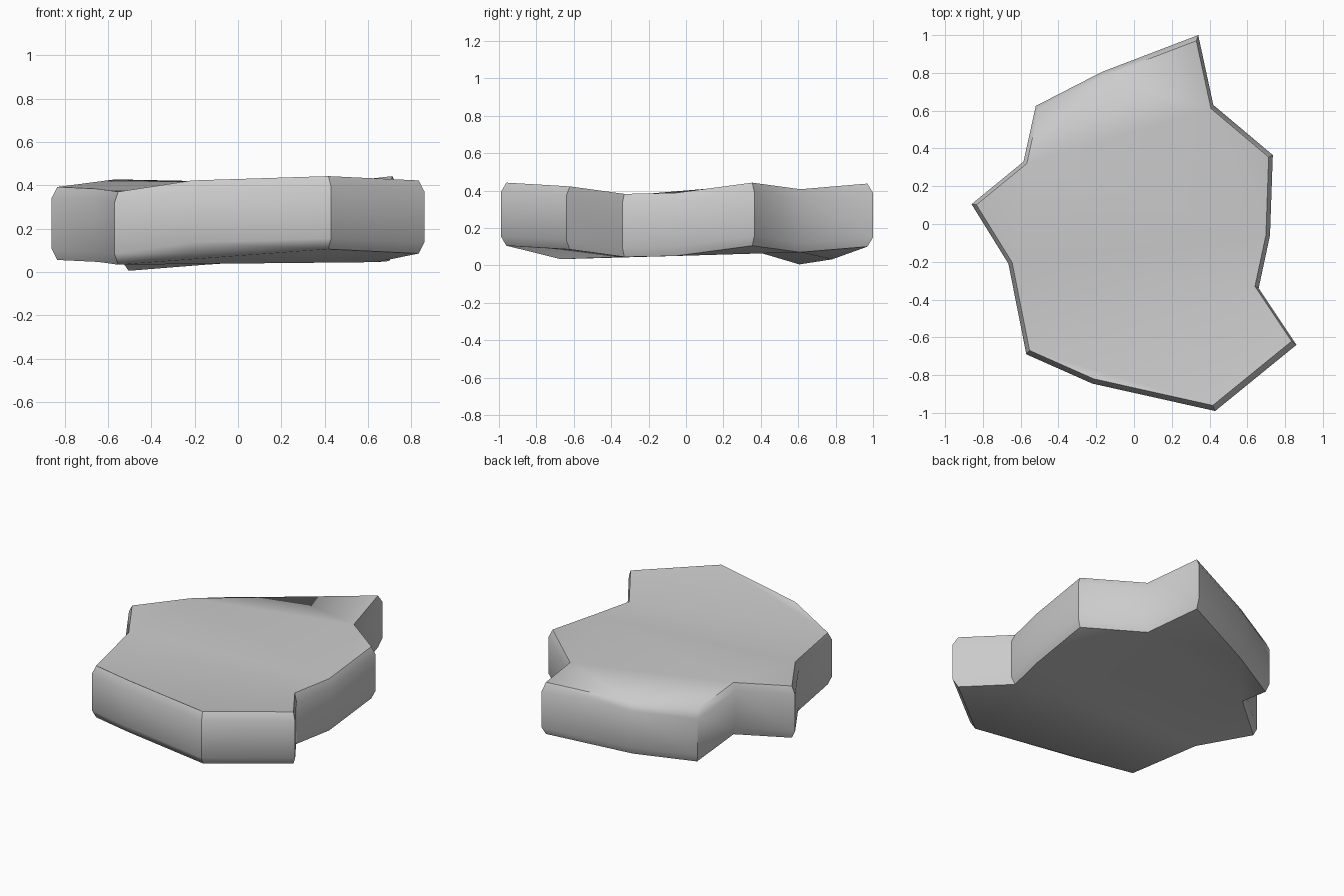
import bpy, bmesh, math

cube = bpy.data.objects.get("Cube")
if cube:
    bpy.data.objects.remove(cube)

# Slab outline, clockwise from the back tip: x, y, height of the underside
outline = [
    (0.34, 1.0, 0.10), (0.42, 0.63, 0.07), (0.735, 0.365, 0.105),
    (0.72, -0.06, 0.05), (0.66, -0.34, 0.045), (0.86, -0.64, 0.085),
    (0.43, -0.99, 0.105), (-0.22, -0.845, 0.085), (-0.57, -0.69, 0.033),
    (-0.665, -0.21, 0.046), (-0.86, 0.105, 0.055), (-0.585, 0.33, 0.09),
    (-0.52, 0.625, 0.005), (-0.17, 0.805, 0.032),
]
THICK, BEVEL, INSET = 0.337, 0.05, 0.97
count = len(outline)
bm = bmesh.new()


def ring(rise, scale):
    return [bm.verts.new((x * scale, y * scale, z + rise)) for x, y, z in outline]


# Bevelled side wall, from the underside up
rings = [ring(0, INSET), ring(BEVEL, 1), ring(THICK - BEVEL, 1), ring(THICK, INSET)]
for low, high in zip(rings, rings[1:]):
    for i in range(count):
        j = (i + 1) % count
        bm.faces.new((low[i], low[j], high[j], high[i]))

# Top and underside, folded along two creases
regions = [[11, 12, 13, 0, 1], [6, 7, 8], [1, 2, 3, 4, 5, 6, 8, 9, 10, 11]]
caps = [bm.faces.new([r[i] for i in region])
        for r in (rings[0], rings[-1]) for region in regions]
bmesh.ops.triangulate(bm, faces=caps, ngon_method='BEAUTY')
bmesh.ops.recalc_face_normals(bm, faces=bm.faces)

mesh = bpy.data.meshes.new("rock_slab")
bm.to_mesh(mesh)
bm.free()
slab = bpy.data.objects.new("rock_slab", mesh)
bpy.context.collection.objects.link(slab)

# Plain grey stone
stone = bpy.data.materials.new("grey_stone")
stone.use_nodes = True
color = (0.6, 0.6, 0.6, 1)
stone.diffuse_color = color
stone.node_tree.nodes["Principled BSDF"].inputs["Base Color"].default_value = color
mesh.materials.append(stone)

# Soft shading with crisp corners
bpy.ops.object.select_all(action='DESELECT')
slab.select_set(True)
bpy.context.view_layer.objects.active = slab
bpy.ops.object.shade_smooth_by_angle(angle=math.radians(42))
